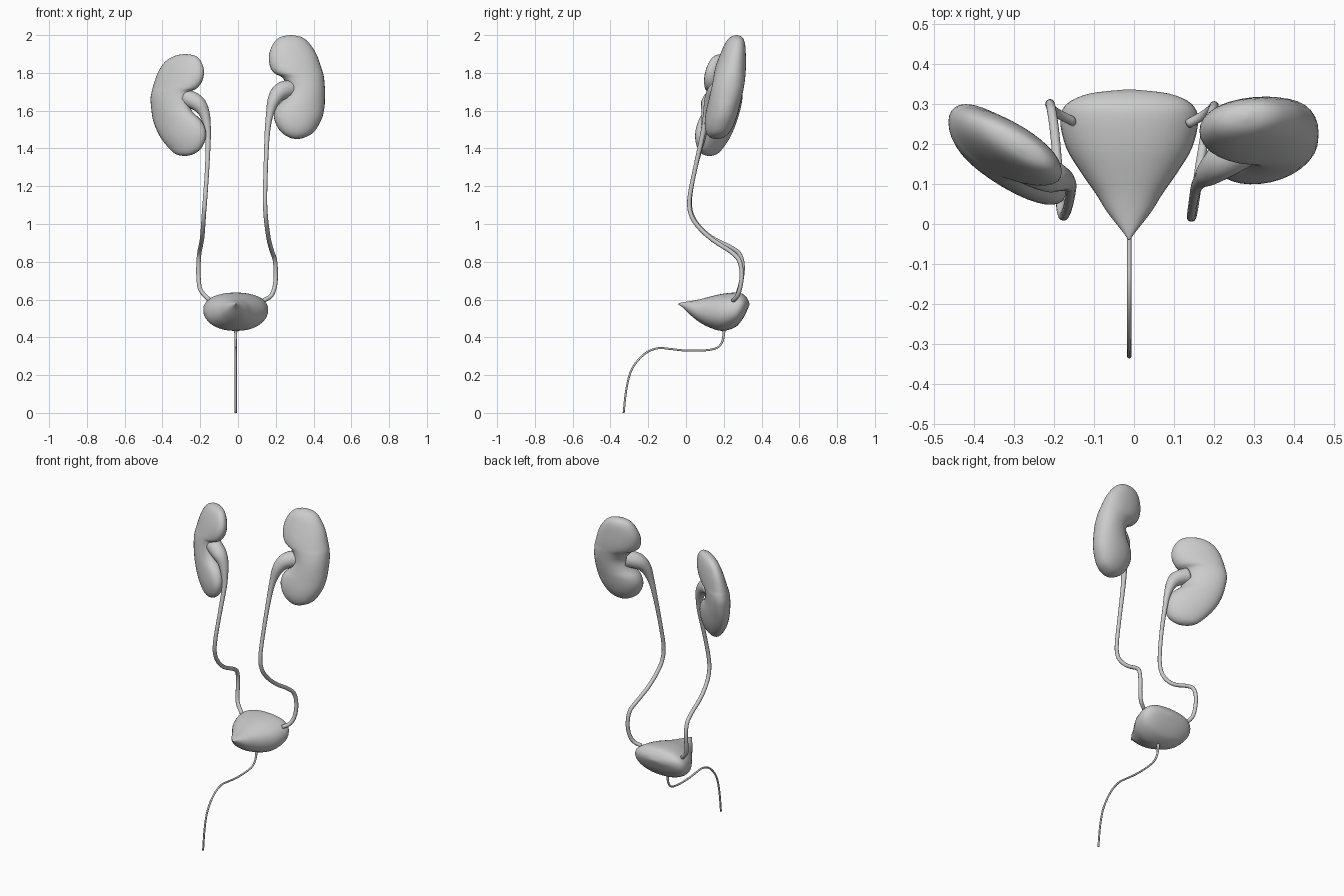
import bpy, bmesh, math
from mathutils import Vector

grey = bpy.data.materials.new("light_grey")
grey.diffuse_color = (0.6, 0.6, 0.6, 1)


def smooth_rows(rows, steps):
    """Catmull-Rom interpolation of rows of numbers."""
    rows = [Vector(r) for r in rows]
    out = []
    for i in range(len(rows) - 1):
        a, b, c, d = rows[max(i - 1, 0)], rows[i], rows[i + 1], rows[min(i + 2, len(rows) - 1)]
        for k in range(steps):
            t = k / steps
            out.append(0.5 * (2 * b + (c - a) * t + (2 * a - 5 * b + 4 * c - d) * t * t
                              + (3 * b - a - 3 * c + d) * t ** 3))
    return out + [rows[-1]]


def loft(name, rings):
    """Skin a list of closed rings and cap both ends."""
    bm = bmesh.new()
    loops = [[bm.verts.new(p) for p in ring] for ring in rings]
    n = len(loops[0])
    for a, b in zip(loops, loops[1:]):
        for i in range(n):
            j = (i + 1) % n
            bm.faces.new((a[i], a[j], b[j], b[i]))
    bm.faces.new(loops[0])
    bm.faces.new(loops[-1])
    bmesh.ops.recalc_face_normals(bm, faces=bm.faces)
    for f in bm.faces:
        f.smooth = True
    mesh = bpy.data.meshes.new(name)
    bm.to_mesh(mesh)
    bm.free()
    mesh.materials.append(grey)
    obj = bpy.data.objects.new(name, mesh)
    bpy.context.collection.objects.link(obj)
    return obj


def oval(n, power=2.0):
    """Unit superellipse."""
    pts = []
    for i in range(n):
        c, s = math.cos(2 * math.pi * i / n), math.sin(2 * math.pi * i / n)
        pts.append((math.copysign(abs(c) ** (2 / power), c), math.copysign(abs(s) ** (2 / power), s)))
    return pts


def kidney(name, rows, centre, yaw, tilt):
    """Rows are z, x min, x max, half thickness; yaw and tilt shear the body in y."""
    rings = []
    for z, x0, x1, t in smooth_rows(rows, 3):
        ring = []
        for c, s in oval(32, 2.15):
            x = (x0 + x1) / 2 + c * (x1 - x0) / 2
            y = centre[1] + yaw * (x - centre[0]) + tilt * (z - centre[2]) + s * t
            ring.append((x, y, z))
        rings.append(ring)
    loft(name, rings)


def tube(name, rows, sides=14, steps=4):
    """Rows are x, y, z, radius."""
    pts = smooth_rows(rows, steps)
    pos = [p.xyz for p in pts]
    rings, normal = [], Vector((0.3, 1, 0.2))
    for i, p in enumerate(pos):
        tan = (pos[min(i + 1, len(pos) - 1)] - pos[max(i - 1, 0)]).normalized()
        normal = (normal - tan * normal.dot(tan)).normalized()
        side = tan.cross(normal)
        rings.append([p + pts[i][3] * (normal * c + side * s) for c, s in oval(sides)])
    loft(name, rings)


# kidneys
kidney("kidney_positive_x", [
    (2.0, .275, .285, .005), (1.99, .225, .335, .03), (1.96, .19, .375, .05),
    (1.9, .165, .415, .066), (1.84, .168, .437, .078), (1.80, .19, .45, .082),
    (1.775, .235, .455, .083), (1.72, .265, .46, .085), (1.66, .24, .46, .085),
    (1.62, .203, .458, .085), (1.57, .19, .448, .083), (1.52, .205, .425, .075),
    (1.48, .235, .395, .058), (1.457, .275, .35, .035), (1.45, .305, .32, .005)],
    (.31, .215, 1.72), .1, .2)
kidney("kidney_negative_x", [
    (1.90, -.285, -.275, .005), (1.89, -.335, -.225, .03), (1.86, -.385, -.195, .048),
    (1.81, -.42, -.18, .062), (1.76, -.44, -.188, .07), (1.72, -.452, -.215, .074),
    (1.70, -.457, -.25, .076), (1.66, -.463, -.262, .078), (1.60, -.458, -.245, .078),
    (1.55, -.45, -.195, .077), (1.50, -.432, -.172, .074), (1.45, -.405, -.172, .066),
    (1.40, -.365, -.195, .05), (1.37, -.33, -.235, .03), (1.36, -.29, -.275, .005)],
    (-.32, .178, 1.63), -.5, .13)

# ureters, each widening into the funnel inside the kidney notch
R = .0115
tube("ureter_positive_x", [
    (.28, .195, 1.715, .05), (.225, .16, 1.70, .047), (.19, .13, 1.655, .034),
    (.168, .11, 1.58, .02), (.155, .09, 1.48, .014), (.147, .05, 1.3, R),
    (.143, .018, 1.13, R), (.147, .03, 1.04, R), (.155, .08, .97, R),
    (.165, .15, .91, R), (.18, .235, .855, R), (.195, .28, .81, R),
    (.2, .295, .74, R), (.195, .288, .67, R), (.175, .272, .62, R), (.135, .25, .595, R)])
tube("ureter_negative_x", [
    (-.275, .15, 1.67, .047), (-.215, .122, 1.64, .043), (-.18, .112, 1.59, .03),
    (-.163, .1, 1.52, .019), (-.158, .088, 1.45, .014), (-.163, .05, 1.3, R),
    (-.173, .022, 1.15, R), (-.18, .027, 1.06, R), (-.185, .07, .985, R),
    (-.19, .14, .925, R), (-.198, .23, .88, R), (-.205, .28, .845, R),
    (-.209, .299, .79, R), (-.209, .296, .72, R), (-.198, .28, .65, R), (-.15, .255, .597, R)])

# bladder: rows are y, half width, top z, bottom z
MID = -.012
bladder = []
for y, w, top, low in smooth_rows([
        (-.04, .002, .579, .573), (-.02, .016, .585, .56), (.03, .055, .593, .512),
        (.075, .083, .602, .478), (.125, .118, .615, .452), (.19, .157, .63, .434),
        (.26, .172, .637, .453), (.3, .155, .63, .497), (.325, .1, .605, .545),
        (.335, .015, .58, .57)], 4):
    bladder.append([(MID + w * c, y, (top + low) / 2 + s * (top - low) / 2) for c, s in oval(36, 2.2)])
loft("bladder", bladder)

# urethra
tube("urethra", [
    (MID, .2, .45, .013), (MID, .2, .425, .008), (MID, .193, .38, .006),
    (MID, .165, .345, .0055), (MID, .1, .331, .0055), (MID, 0, .33, .0055),
    (MID, -.08, .338, .0055), (MID, -.15, .342, .0055), (MID, -.22, .312, .0055),
    (MID, -.285, .235, .0055), (MID, -.315, .13, .0055), (MID, -.33, 0, .0055)], 10)
